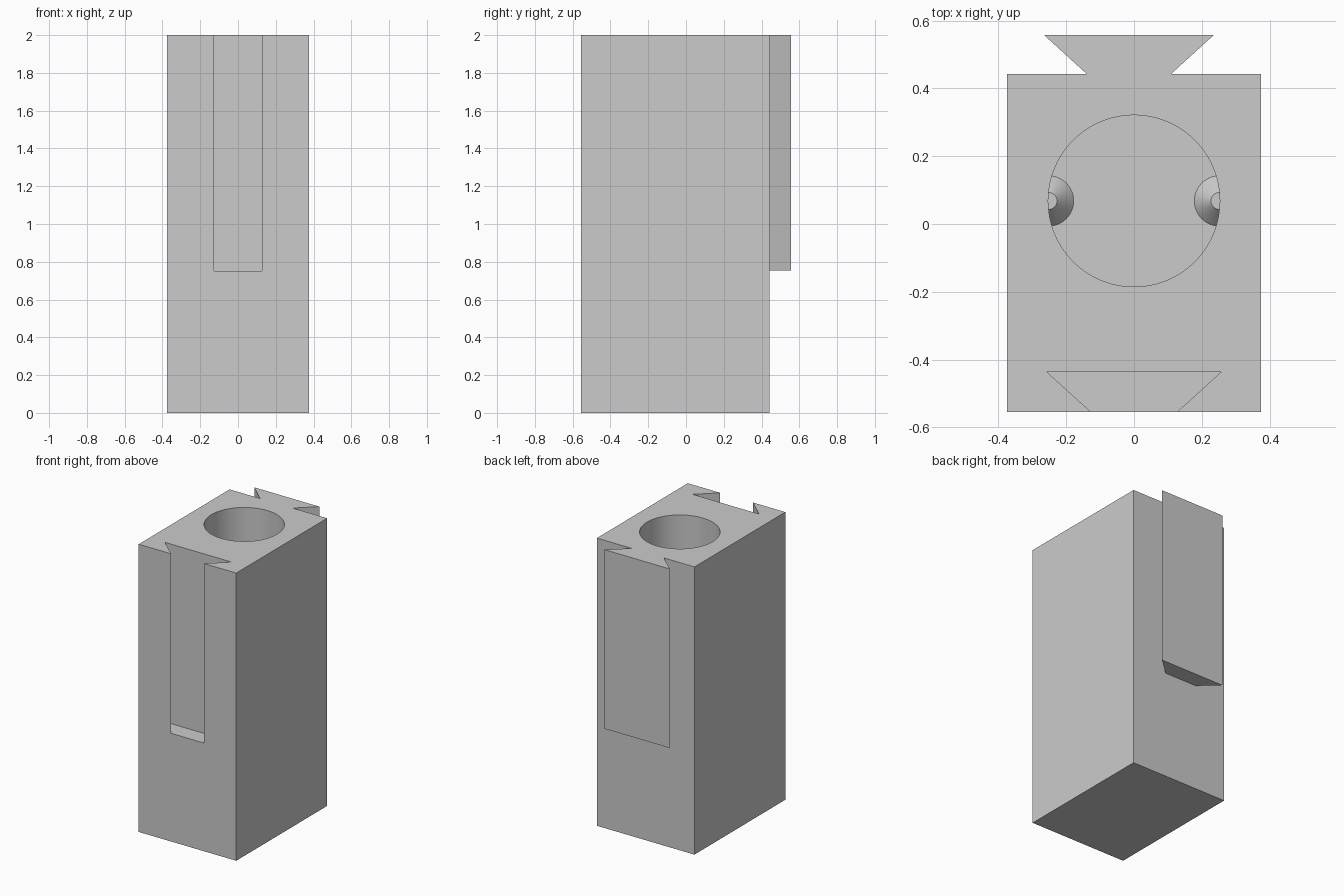
import bpy, bmesh, math

if "Cube" in bpy.data.objects:
    bpy.data.objects.remove(bpy.data.objects["Cube"], do_unlink=True)

# Main dimensions
HEIGHT, HALF_W = 2.0, 0.375
FRONT, BACK = -0.555, 0.443
RAIL_Z = 0.755
BORE_Y, BORE_R, FLOOR_Z = 0.068, 0.253, 0.125

grey = bpy.data.materials.new("plain_grey")
grey.use_nodes = True
grey.diffuse_color = (0.6, 0.6, 0.6, 1)
grey.node_tree.nodes["Principled BSDF"].inputs["Base Color"].default_value = (0.6, 0.6, 0.6, 1)


def finish(name, bm):
    bmesh.ops.recalc_face_normals(bm, faces=bm.faces)
    mesh = bpy.data.meshes.new(name)
    bm.to_mesh(mesh)
    bm.free()
    mesh.materials.append(grey)
    obj = bpy.data.objects.new(name, mesh)
    bpy.context.collection.objects.link(obj)
    return obj


def prism(name, outline, z0, z1):
    """Extrude a flat outline upward from z0 to z1."""
    bm = bmesh.new()
    face = bm.faces.new([bm.verts.new((x, y, z0)) for x, y in outline])
    top = bmesh.ops.extrude_face_region(bm, geom=[face])["geom"]
    verts = [v for v in top if isinstance(v, bmesh.types.BMVert)]
    bmesh.ops.translate(bm, verts=verts, vec=(0, 0, z1 - z0))
    return finish(name, bm)


def cone(name, x, y, z0, z1, r0, r1, sides):
    bm = bmesh.new()
    bmesh.ops.create_cone(bm, cap_ends=True, segments=sides, radius1=r0, radius2=r1, depth=z1 - z0)
    bmesh.ops.translate(bm, verts=bm.verts, vec=(x, y, (z0 + z1) / 2))
    return finish(name, bm)


def combine(target, tool, operation):
    """Apply a boolean and discard the tool object."""
    tool.hide_render = True
    mod = target.modifiers.new("cut", 'BOOLEAN')
    mod.operation, mod.solver, mod.object = operation, 'EXACT', tool
    bpy.context.view_layer.objects.active = target
    bpy.ops.object.modifier_apply(modifier=mod.name)
    bpy.data.objects.remove(tool, do_unlink=True)


# Solid block
block = prism("holder_block", [(-HALF_W, FRONT), (HALF_W, FRONT), (HALF_W, BACK), (-HALF_W, BACK)], 0, HEIGHT)

# Dovetail tongue on the back, slightly off centre, rooted inside the block
cx = -0.015
tongue = prism("dovetail_tongue", [(cx - 0.125, BACK - 0.03), (cx + 0.125, BACK - 0.03), (cx + 0.125, BACK),
                                   (cx + 0.25, 0.557), (cx - 0.25, 0.557), (cx - 0.125, BACK)], RAIL_Z, HEIGHT)
combine(block, tongue, 'UNION')

# Matching dovetail groove in the front, open at the top
groove = prism("groove_cutter", [(-0.126, FRONT - 0.05), (0.126, FRONT - 0.05), (0.126, FRONT),
                                 (0.256, -0.437), (-0.256, -0.437), (-0.126, FRONT)], RAIL_Z - 0.003, HEIGHT + 0.1)
combine(block, groove, 'DIFFERENCE')

# Round bore that leaves two tapered nubs standing on its floor
bore = cone("bore_cutter", 0, BORE_Y, FLOOR_Z, HEIGHT + 0.1, BORE_R, BORE_R, 96)
for side in (-1, 1):
    nub = cone("nub_shape", side * 0.252, BORE_Y, FLOOR_Z - 0.02, FLOOR_Z + 0.055, 0.092, 0.025, 48)
    combine(bore, nub, 'DIFFERENCE')
combine(block, bore, 'DIFFERENCE')

# Smooth the bore and nubs, keep the block edges crisp
bpy.ops.object.select_all(action='DESELECT')
block.select_set(True)
bpy.context.view_layer.objects.active = block
bpy.ops.object.shade_smooth_by_angle(angle=math.radians(25))
